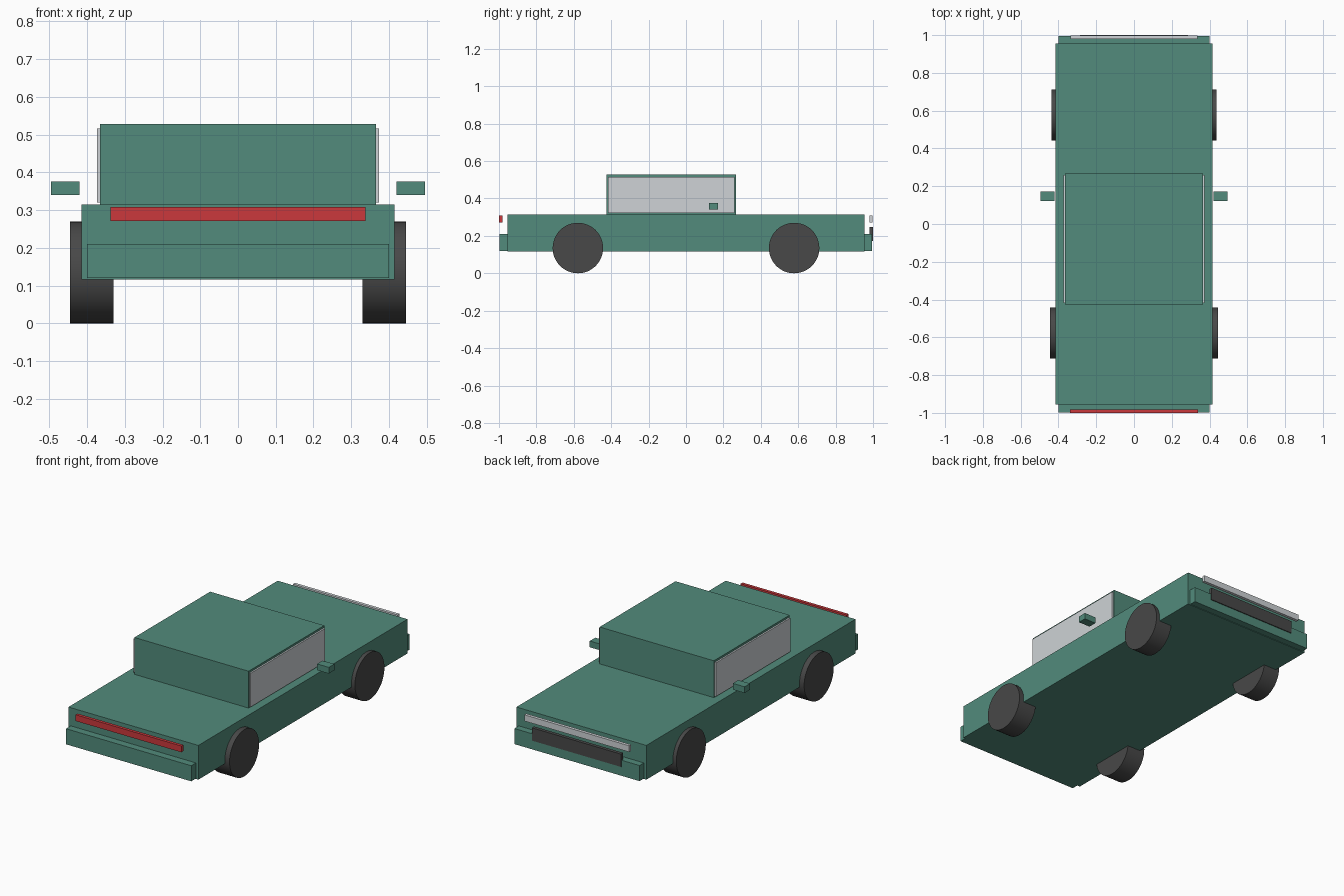
import bpy, math
from mathutils import Matrix

cube = bpy.data.objects.get("Cube")
if cube:
    bpy.data.objects.remove(cube, do_unlink=True)


def material(name, rgb):
    m = bpy.data.materials.new(name)
    m.use_nodes = True
    m.diffuse_color = (*rgb, 1)
    bsdf = next(n for n in m.node_tree.nodes if n.type == 'BSDF_PRINCIPLED')
    bsdf.inputs["Base Color"].default_value = (*rgb, 1)
    return m


green = material("green paint", (0.085, 0.26, 0.2))
silver = material("silver glass", (0.62, 0.65, 0.67))
red = material("red lens", (0.6, 0.04, 0.045))
dark = material("dark rubber", (0.065, 0.065, 0.065))


def box(name, mat, x, y, z):
    """Box from its (low, high) range along each axis."""
    ranges = (x, y, z)
    bpy.ops.mesh.primitive_cube_add(size=1, location=[(a + b) / 2 for a, b in ranges])
    ob = bpy.context.object
    ob.name = name
    ob.data.transform(Matrix.Diagonal([b - a for a, b in ranges] + [1]))
    ob.data.materials.append(mat)
    return ob


def wheel(name, side, y, inner, outer, radius=0.135):
    bpy.ops.mesh.primitive_cylinder_add(
        vertices=48, radius=radius, depth=outer - inner,
        location=(side * (inner + outer) / 2, y, radius),
        rotation=(0, math.pi / 2, 0))
    ob = bpy.context.object
    ob.name = name
    ob.data.materials.append(dark)
    bpy.ops.object.shade_smooth_by_angle(angle=math.radians(40))


# Body and cabin
box("body", green, (-0.415, 0.415), (-0.955, 0.955), (0.117, 0.315))
box("cabin", green, (-0.365, 0.365), (-0.425, 0.267), (0.315, 0.528))

# Bumpers, light bars and grille
box("tail_bumper", green, (-0.4, 0.4), (-0.998, -0.955), (0.12, 0.21))
box("nose_bumper", green, (-0.4, 0.4), (0.955, 0.995), (0.12, 0.21))
box("tail_light_bar", red, (-0.338, 0.338), (-1, -0.982), (0.272, 0.308))
box("head_light_bar", silver, (-0.335, 0.335), (0.98, 0.998), (0.272, 0.308))
box("grille", dark, (-0.285, 0.285), (0.98, 1), (0.173, 0.247))

# Paired side parts
for label, side in (("left", 1), ("right", -1)):
    def span(a, b):
        return tuple(sorted((side * a, side * b)))
    box(label + "_window", silver, span(0.365, 0.374), (-0.418, 0.26), (0.321, 0.516))
    box(label + "_mirror", green, span(0.42, 0.495), (0.122, 0.172), (0.34, 0.376))
    wheel(label + "_tail_wheel", side, -0.578, 0.33, 0.445)
    wheel(label + "_nose_wheel", side, 0.578, 0.332, 0.437)
